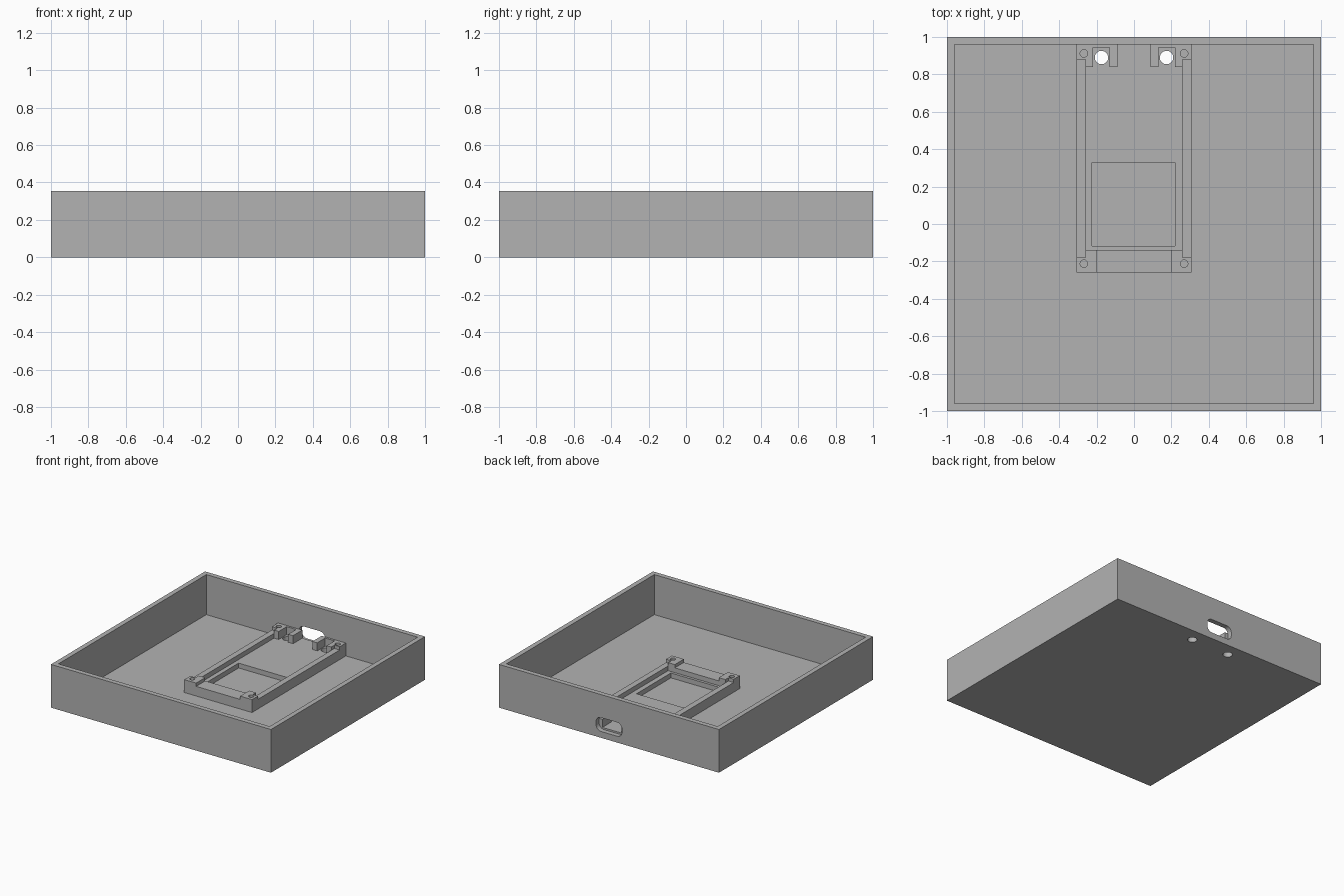
import bpy, bmesh, math
from mathutils import Matrix

if "Cube" in bpy.data.objects:
    bpy.data.objects.remove(bpy.data.objects["Cube"])

FLOOR, TOP = 0.026, 0.355           # case floor and rim heights
PLATE, RAIL, POST = 0.066, 0.105, 0.132   # tray levels

grey = bpy.data.materials.new("plain grey")
grey.diffuse_color = (0.45, 0.45, 0.45, 1)
grey.use_nodes = True
grey.node_tree.nodes["Principled BSDF"].inputs["Base Color"].default_value = grey.diffuse_color


def finish(name, bm):
    me = bpy.data.meshes.new(name)
    bm.to_mesh(me)
    bm.free()
    me.materials.append(grey)
    ob = bpy.data.objects.new(name, me)
    bpy.context.collection.objects.link(ob)
    return ob


def box(name, x0, x1, y0, y1, z0, z1):
    bm = bmesh.new()
    bmesh.ops.create_cube(bm, size=1)
    for v in bm.verts:
        v.co = ((x0, x1)[v.co.x > 0], (y0, y1)[v.co.y > 0], (z0, z1)[v.co.z > 0])
    return finish(name, bm)


def cylinder(name, x, y, r, z0, z1):
    bm = bmesh.new()
    bmesh.ops.create_cone(bm, cap_ends=True, segments=24, radius1=r, radius2=r,
                          depth=z1 - z0, matrix=Matrix.Translation((x, y, (z0 + z1) / 2)))
    return finish(name, bm)


def port_cutter(half_w, z0, z1, r, y0, y1):
    # rounded rectangle swept along y
    bm = bmesh.new()
    zc, half_h = (z0 + z1) / 2, (z1 - z0) / 2
    pts = []
    for q, (sx, sz) in enumerate([(1, 1), (-1, 1), (-1, -1), (1, -1)]):
        for i in range(7):
            a = math.pi / 2 * (q + i / 6)
            pts.append((sx * (half_w - r) + r * math.cos(a), y0,
                        zc + sz * (half_h - r) + r * math.sin(a)))
    face = bm.faces.new([bm.verts.new(p) for p in pts])
    ext = bmesh.ops.extrude_face_region(bm, geom=[face])
    for v in ext["geom"]:
        if isinstance(v, bmesh.types.BMVert):
            v.co.y = y1
    bmesh.ops.recalc_face_normals(bm, faces=bm.faces)
    return finish("port_cutter", bm)


def combine(target, tool, op):
    mod = target.modifiers.new(op.lower(), 'BOOLEAN')
    mod.operation, mod.object, mod.solver = op, tool, 'EXACT'
    bpy.context.view_layer.objects.active = target
    bpy.ops.object.modifier_apply(modifier=mod.name)
    bpy.data.objects.remove(tool)


# open case
case = box("case", -1, 1, -1, 1, 0, TOP)
combine(case, box("cavity", -0.96, 0.96, -0.96, 0.96, FLOOR, 0.5), 'DIFFERENCE')

# tray block, stepped down between rails, posts and plate
tray = box("tray", -0.308, 0.308, -0.258, 0.97, 0.01, POST)
combine(tray, box("inner_space", -0.26, 0.26, -0.14, 0.84, PLATE, 0.3), 'DIFFERENCE')
combine(tray, box("back_gap", -0.088, 0.088, 0.8, 1.1, PLATE, 0.3), 'DIFFERENCE')
combine(tray, box("front_step", -0.2, 0.2, -0.4, -0.13, RAIL, 0.3), 'DIFFERENCE')
for s in (-1, 1):
    xs = sorted((s * 0.26, s * 0.4))
    combine(tray, box("rail_step", *xs, -0.18, 0.88, RAIL, 0.3), 'DIFFERENCE')
    # pocket open towards the front
    xs = sorted((s * 0.132, s * 0.218))
    combine(tray, box("pocket", *xs, 0.8, 0.943, PLATE, 0.3), 'DIFFERENCE')

combine(case, tray, 'UNION')

# window in the plate, screw holes, through holes
combine(case, box("window", -0.224, 0.22, -0.118, 0.328, FLOOR, 0.3), 'DIFFERENCE')
for s in (-1, 1):
    for y in (-0.212, 0.912):
        combine(case, cylinder("screw_hole", s * 0.268, y, 0.02, FLOOR, 0.3), 'DIFFERENCE')
    combine(case, cylinder("through_hole", s * 0.174, 0.89, 0.036, -0.1, 0.3), 'DIFFERENCE')

# rounded port in the back wall
combine(case, port_cutter(0.118, 0.052, 0.166, 0.045, 0.96, 1.1), 'DIFFERENCE')
case.data.materials.clear()
case.data.materials.append(grey)
for p in case.data.polygons:
    p.material_index = 0
